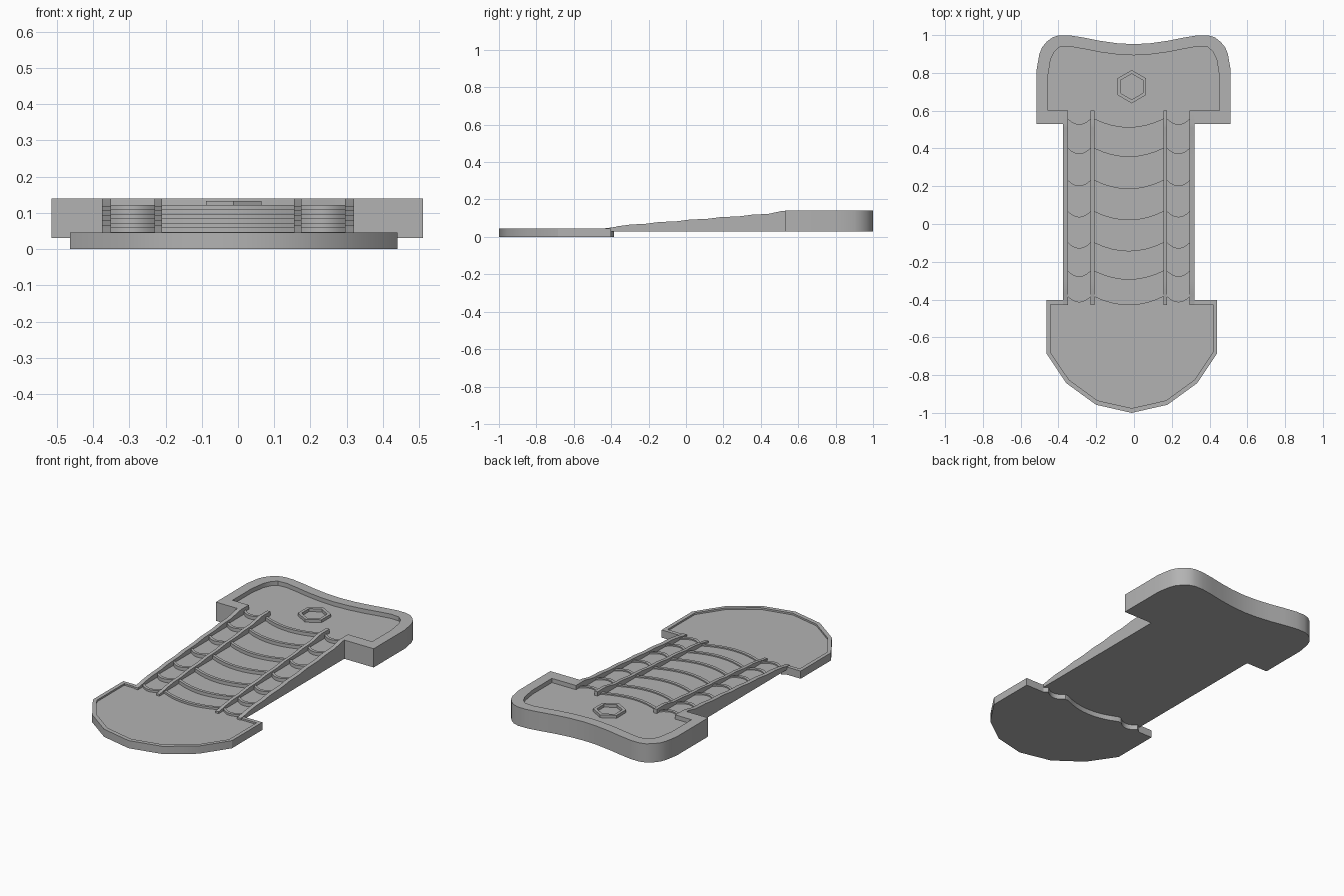
import bpy, bmesh, math

old = bpy.data.objects.get("Cube")
if old:
    bpy.data.objects.remove(old, do_unlink=True)

grey = bpy.data.materials.new("stone_grey")
grey.use_nodes = True
grey.diffuse_color = (0.45, 0.45, 0.45, 1)
grey.node_tree.nodes["Principled BSDF"].inputs["Base Color"].default_value = (0.45, 0.45, 0.45, 1)


def prism(name, polys, lo, hi, along_x=False):
    """Extrude flat outlines from lo to hi, along z or along x."""
    bm = bmesh.new()
    for poly in polys:
        bm.faces.new([bm.verts.new((lo, a, b) if along_x else (a, b, lo)) for a, b in poly])
    bmesh.ops.remove_doubles(bm, verts=bm.verts[:], dist=1e-5)
    top = bmesh.ops.extrude_face_region(bm, geom=bm.faces[:])["geom"]
    shift = (hi - lo, 0, 0) if along_x else (0, 0, hi - lo)
    bmesh.ops.translate(bm, vec=shift, verts=[g for g in top if isinstance(g, bmesh.types.BMVert)])
    bmesh.ops.recalc_face_normals(bm, faces=bm.faces[:])
    mesh = bpy.data.meshes.new(name)
    bm.to_mesh(mesh)
    bm.free()
    mesh.materials.append(grey)
    obj = bpy.data.objects.new(name, mesh)
    bpy.context.collection.objects.link(obj)
    bpy.ops.object.select_all(action="DESELECT")
    obj.select_set(True)
    bpy.context.view_layer.objects.active = obj
    bpy.ops.object.shade_smooth_by_angle(angle=math.radians(30))


def mirrored(half, centre):
    """Path from left to right, given its left half ending on the centre line."""
    left = [(centre - x, y) for x, y in half]
    right = [(centre + x, y) for x, y in reversed(half[:-1])]
    return left + right


LEFT, RIGHT = -0.375, 0.32
BACK = 0.6
RAILS = [(-0.375, -0.35), (-0.23, -0.21), (0.155, 0.175), (0.295, 0.32)]
LANES = [(-0.35, -0.23, 0.03, 0.015), (-0.21, 0.155, 0.045, 0), (0.175, 0.295, 0.03, 0.015)]
ROWS = [-0.43, -0.295, -0.145, 0.02, 0.185, 0.355, 0.51]


def nose(lane, row, back=0):
    """Curved front edge of a step within one lane."""
    x0, x1, sag, dy = lane
    n = 8
    return [(x0 + (x1 - x0) * i / n, ROWS[row] + dy + back + sag * (2 * i / n - 1) ** 2)
            for i in range(n + 1)]


# Upper platform: floor and raised rim
outer = mirrored([(0.513, 0.53), (0.513, 0.82), (0.499, 0.9), (0.485, 0.935), (0.46, 0.965),
                  (0.43, 0.988), (0.395, 0.999), (0.34, 0.999), (0.26, 0.986), (0.18, 0.97),
                  (0.09, 0.957), (0, 0.952)], -0.002)
inner = mirrored([(0.454, BACK), (0.454, 0.78), (0.44, 0.87), (0.42, 0.912), (0.393, 0.936),
                  (0.34, 0.94), (0.26, 0.926), (0.18, 0.91), (0.09, 0.898), (0, 0.893)], -0.002)
prism("upper_floor", [outer + [(RIGHT, 0.53), (RIGHT, BACK), (LEFT, BACK), (LEFT, 0.53)]], 0.03, 0.115)
prism("upper_rim", [[(LEFT, 0.53)] + outer + [(RIGHT, 0.53), (RIGHT, BACK)]
                    + inner[::-1] + [(LEFT, BACK)]], 0.115, 0.14)

# Six-sided raised ring on the upper floor
ring = [[(-0.012 + r * math.sin(i * math.pi / 3), 0.727 + r * math.cos(i * math.pi / 3))
         for i in range(6)] for r in (0.088, 0.068)]
prism("hexagon_ring", [[ring[0][i], ring[0][(i + 1) % 6], ring[1][(i + 1) % 6], ring[1][i]]
                       for i in range(6)], 0.115, 0.132)

# Lower platform: floor ending against the first step, and shallow rim
outer = mirrored([(0.452, -0.402), (0.452, -0.685), (0.346, -0.843), (0.189, -0.957), (0, -1)], -0.012)
inner = mirrored([(0.43, -0.425), (0.43, -0.68), (0.332, -0.825), (0.182, -0.934), (0, -0.975)], -0.012)
edge = [p for lane in LANES for p in nose(lane, 0)]
prism("lower_floor", [outer + [(RIGHT, -0.402)] + edge[::-1] + [(LEFT, -0.402)]], 0, 0.035)
prism("lower_rim", [[(LEFT, -0.402)] + outer + [(RIGHT, -0.402), (RIGHT, -0.425)]
                    + inner[::-1] + [(LEFT, -0.425)]], 0.035, 0.045)

# Curved steps, each with a raised lip along its front
for k in range(len(ROWS)):
    top = 0.04 + 0.0125 * k
    treads, lips = [], []
    for lane in LANES:
        if k + 1 < len(ROWS):
            rear = nose(lane, k + 1)
        else:
            rear = [(lane[0], BACK), (lane[1], BACK)]
        treads.append(nose(lane, k) + rear[::-1])
        lips.append(nose(lane, k) + nose(lane, k, 0.018)[::-1])
    prism(f"step_{k + 1}", treads, 0.03, top)
    prism(f"step_lip_{k + 1}", lips, top, top + 0.007)

# Rails that rise in waves with the steps
profile = [(BACK, 0.03), (-0.43, 0.03), (-0.43, 0.046)]
for k, y in enumerate(ROWS):
    z = 0.053 + 0.0132 * k
    start = y + 0.05 if k == 0 else y
    if k + 1 < len(ROWS):
        profile += [(start, z), (ROWS[k + 1] - 0.07, z + 0.004)]
    else:
        profile += [(y, 0.138), (0.53, 0.14), (BACK, 0.14)]
for i, (x0, x1) in enumerate(RAILS):
    prism(f"stair_rail_{i + 1}", [profile], x0, x1, along_x=True)
